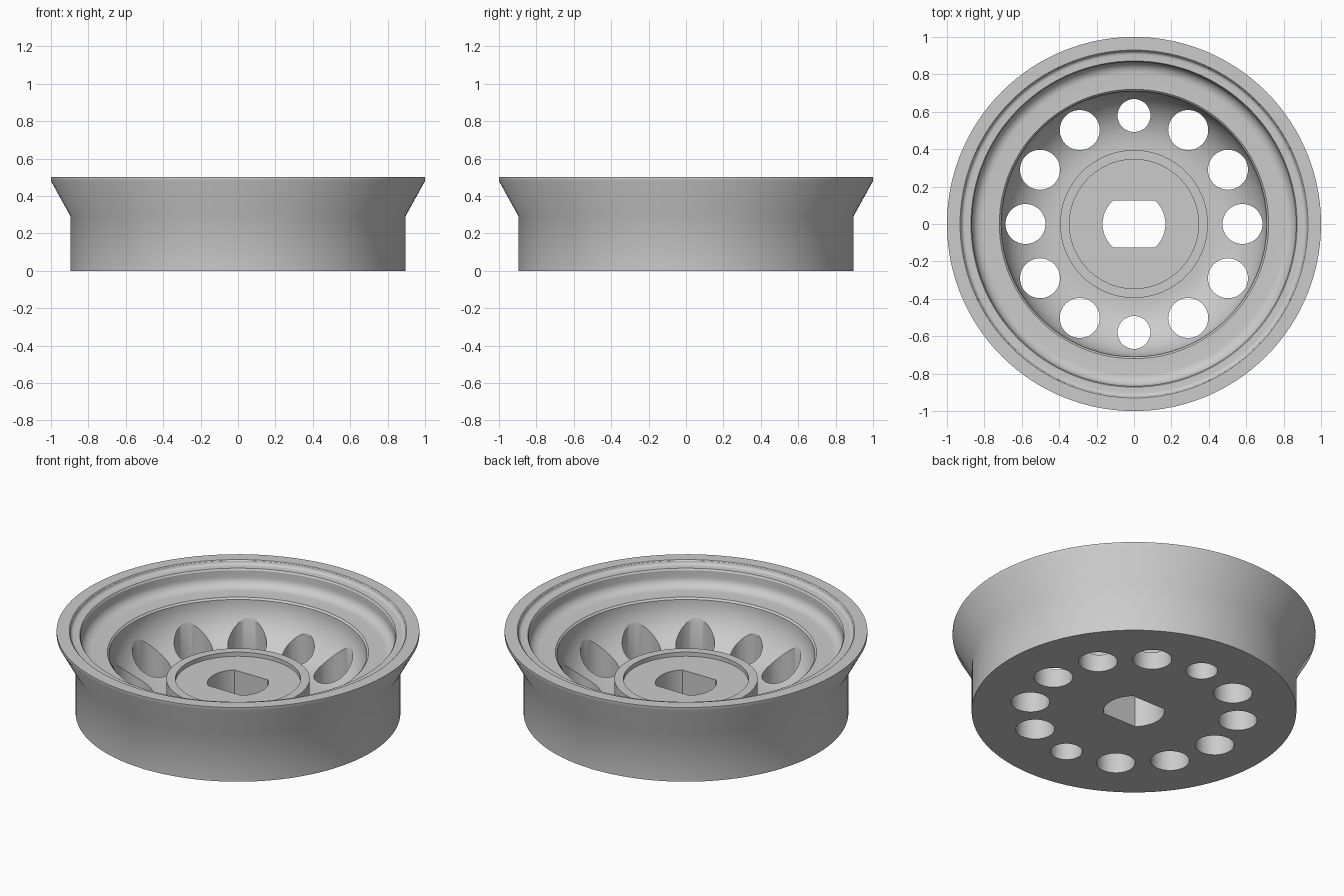
import bpy
import bmesh
from math import cos, sin, pi, radians, asin
from mathutils import Matrix, Vector

cube = bpy.data.objects.get("Cube")
if cube:
    bpy.data.objects.remove(cube, do_unlink=True)

SEGMENTS = 128

grey = bpy.data.materials.new("light grey")
grey.use_nodes = True
colour = (0.6, 0.6, 0.6, 1)
grey.diffuse_color = colour
grey.node_tree.nodes["Principled BSDF"].inputs["Base Color"].default_value = colour


def add_object(name, bm):
    bmesh.ops.recalc_face_normals(bm, faces=bm.faces)
    mesh = bpy.data.meshes.new(name)
    bm.to_mesh(mesh)
    bm.free()
    mesh.materials.append(grey)
    obj = bpy.data.objects.new(name, mesh)
    bpy.context.collection.objects.link(obj)
    return obj


def arc(cx, cz, rx, rz, start, end, steps):
    """Points on an elliptical arc, angles in degrees."""
    angles = [radians(start + (end - start) * i / steps) for i in range(steps + 1)]
    return [(cx + rx * cos(a), cz + rz * sin(a)) for a in angles]


def lathe(profile):
    """Turn a profile that starts and ends on the z axis."""
    bm = bmesh.new()
    verts = [bm.verts.new((r, 0, z)) for r, z in profile]
    edges = [bm.edges.new(pair) for pair in zip(verts, verts[1:])]
    bmesh.ops.spin(bm, geom=verts + edges, axis=(0, 0, 1), cent=(0, 0, 0),
                   angle=2 * pi, steps=SEGMENTS)
    bmesh.ops.remove_doubles(bm, verts=bm.verts, dist=0.0001)
    return bm


def prism(bm, outline):
    """Upright prism that passes through the whole wheel."""
    face = bm.faces.new([bm.verts.new((x, y, -0.2)) for x, y in outline])
    top = bmesh.ops.extrude_face_region(bm, geom=[face])["geom"]
    moved = [v for v in top if isinstance(v, bmesh.types.BMVert)]
    bmesh.ops.translate(bm, verts=moved, vec=(0, 0, 1))


# Wheel body: outer wall, flared lip, stepped rim, ledge, bowl and hub
profile = [(0, 0), (0.895, 0), (0.895, 0.29), (1, 0.48), (1, 0.5), (0.93, 0.5)]
profile += arc(0.905, 0.495, 0.02, 0.02, 0, -90, 5)
profile += [(0.872, 0.475), (0.866, 0.465)]
profile += arc(0.806, 0.425, 0.06, 0.055, 0, -90, 8)
profile += [(0.72, 0.37), (0.713, 0.363)]
profile += arc(0.42, 0.36, 0.29, 0.26, 0, -90, 20)
profile += [(0.395, 0.1), (0.395, 0.21), (0.345, 0.21), (0.345, 0.185), (0, 0.185)]
wheel = add_object("wheel_body", lathe(profile))

# Ring of twelve holes, the front and back ones smaller
cutter_bm = bmesh.new()
for i in range(12):
    angle = i * pi / 6
    radius = 0.088 if i % 6 == 3 else 0.107
    x, y = 0.58 * cos(angle), 0.58 * sin(angle)
    prism(cutter_bm, arc(x, y, radius, radius, 0, 352.5, 47))

# Axle hole with two flat sides
corner = asin(0.125 / 0.168) * 180 / pi
prism(cutter_bm, arc(0, 0, 0.168, 0.168, -corner, corner, 14)
      + arc(0, 0, 0.168, 0.168, 180 - corner, 180 + corner, 14))
cutter = add_object("hole_cutter", cutter_bm)
cutter.hide_render = True

cut = wheel.modifiers.new("holes", "BOOLEAN")
cut.operation = "DIFFERENCE"
cut.solver = "EXACT"
cut.object = cutter

bpy.ops.object.select_all(action="DESELECT")
wheel.select_set(True)
bpy.context.view_layer.objects.active = wheel
bpy.ops.object.modifier_apply(modifier=cut.name)
bpy.data.objects.remove(cutter, do_unlink=True)
bpy.ops.object.shade_smooth_by_angle(angle=radians(30))
